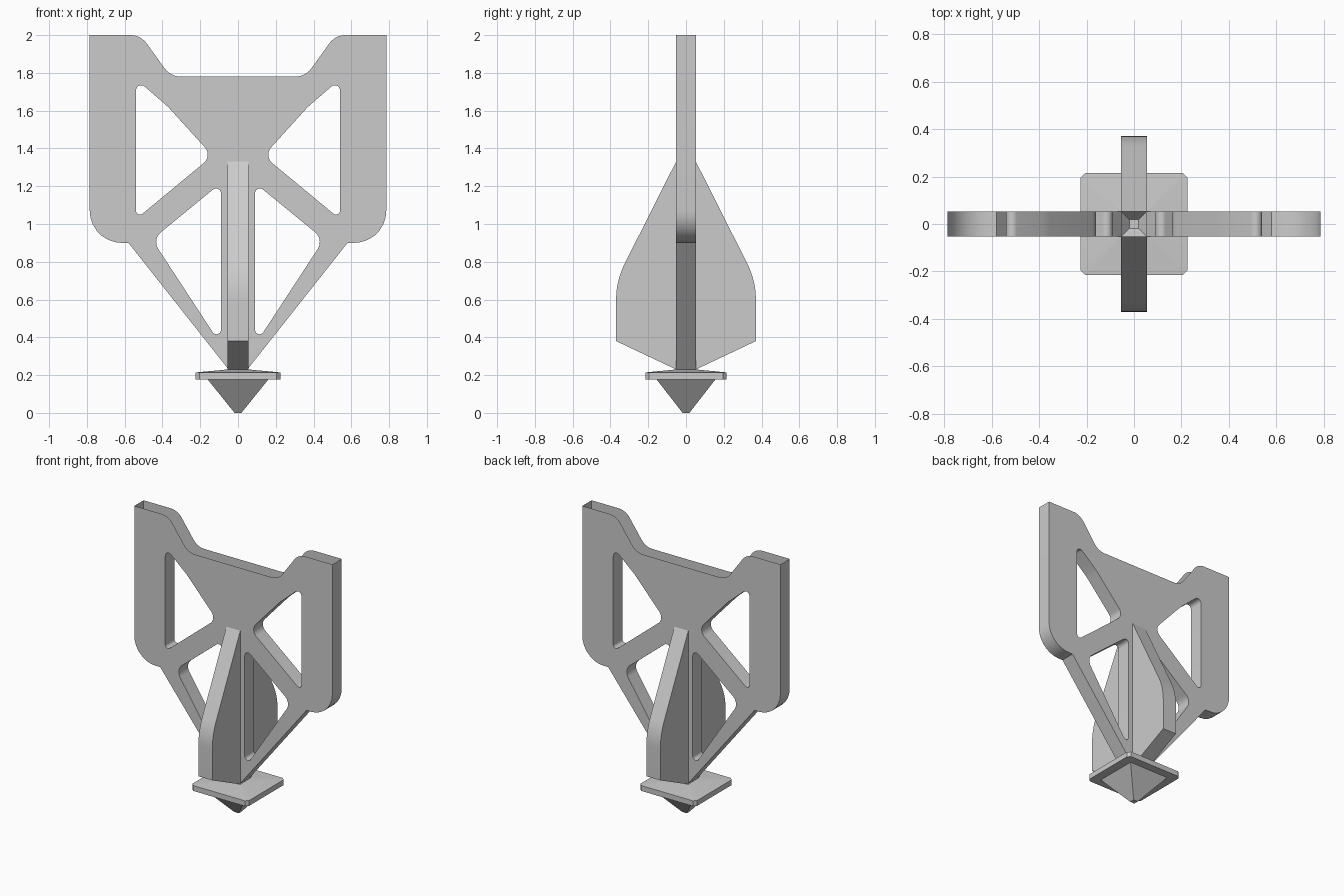
import bpy, bmesh, math
from mathutils import Vector

if "Cube" in bpy.data.objects:
    bpy.data.objects.remove(bpy.data.objects["Cube"])

grey = bpy.data.materials.new("plain grey")
grey.diffuse_color = (0.6, 0.6, 0.6, 1)
grey.use_nodes = True
grey.node_tree.nodes["Principled BSDF"].inputs["Base Color"].default_value = grey.diffuse_color


def finish(name, bm):
    bmesh.ops.recalc_face_normals(bm, faces=bm.faces[:])
    me = bpy.data.meshes.new(name)
    bm.to_mesh(me)
    bm.free()
    me.materials.append(grey)
    me.polygons.foreach_set("use_smooth", [True] * len(me.polygons))
    me.set_sharp_from_angle(angle=math.radians(25))
    ob = bpy.data.objects.new(name, me)
    bpy.context.collection.objects.link(ob)
    return ob


def rounded(corners, seg=7, closed=True):
    """Corners are (x, z, cut); each cut length becomes a circular arc."""
    out = []
    n = len(corners)
    for i, (x, z, d) in enumerate(corners):
        p = Vector((x, z))
        if d == 0:
            out.append(p)
            continue
        u = (Vector(corners[i - 1][:2]) - p).normalized()
        v = (Vector(corners[(i + 1) % n][:2]) - p).normalized()
        a, b = p + u * d, p + v * d
        w = math.sin(u.angle(v) / 2)
        for k in range(seg + 1):
            t = k / seg
            c0, c1, c2 = (1 - t) ** 2, 2 * t * (1 - t) * w, t * t
            out.append((a * c0 + p * c1 + b * c2) / (c0 + c1 + c2))
    return out


def mirror(pts):
    return [Vector((-p.x, p.y)) for p in reversed(pts)]


# Main frame: hollow plate, open along its top edge and at the foot
T = 0.0525
half = [(-0.05, 0.23, 0), (-0.58, 0.9, 0), (-0.785, 0.9, 0.17), (-0.785, 2.0, 0),
        (-0.515, 2.0, 0.055), (-0.357, 1.78, 0.055)]
outline = rounded(half + [(-x, z, d) for x, z, d in reversed(half)])
upper = rounded([(-0.54, 1.767, 0.06), (-0.37, 1.62, 0.02), (-0.135, 1.361, 0.06),
                 (-0.54, 1.026, 0.045)])
lower = rounded([(-0.09, 1.217, 0.055), (-0.455, 0.918, 0.06), (-0.09, 0.36, 0.08)])
loops = [outline, upper, mirror(upper), lower, mirror(lower)]

bm = bmesh.new()
sides = []
for y in (-T, T):
    rings, edges = [], []
    for pts in loops:
        vs = [bm.verts.new((p.x, y, p.y)) for p in pts]
        rings.append(vs)
        edges += [bm.edges.new((vs[i - 1], vs[i])) for i in range(len(vs))]
    bmesh.ops.triangle_fill(bm, use_beauty=True, edges=edges, normal=(0, -1, 0))
    sides.append(rings)
for front, back in zip(*sides):
    for i in range(len(front)):
        a, b = front[i - 1], front[i]
        is_open = front is sides[0][0] and (min(a.co.z, b.co.z) > 1.75 or max(a.co.z, b.co.z) < 0.25)
        if not is_open:
            bm.faces.new((a, b, back[i], back[i - 1]))
finish("frame_plate", bm)

# Front and back fins
W = 0.055
profile = rounded([(T, 0.23, 0), (0.37, 0.38, 0), (0.37, 0.70, 0.1), (T, 1.33, 0)])
for name, s in (("front_fin", -1), ("back_fin", 1)):
    bm = bmesh.new()
    l, r = [[bm.verts.new((x, s * p.x, p.y)) for p in profile] for x in (-W, W)]
    bm.faces.new(l)
    bm.faces.new(r)
    for i in range(1, len(l)):
        bm.faces.new((l[i - 1], l[i], r[i], r[i - 1]))
    finish(name, bm)


def ring(bm, hx, hy, z, c=0):
    pts = []
    for sx, sy in ((1, 1), (-1, 1), (-1, -1), (1, -1)):
        if c == 0:
            pts.append((sx * hx, sy * hy))
        else:
            pair = [(sx * hx, sy * (hy - c)), (sx * (hx - c), sy * hy)]
            pts += pair if sx * sy > 0 else pair[::-1]
    return [bm.verts.new((x, y, z)) for x, y in pts]


def bridge(bm, a, b):
    for i in range(len(a)):
        bm.faces.new((a[i - 1], a[i], b[i], b[i - 1]))


# Square collar with clipped corners and a hole in the middle
bm = bmesh.new()
rs = [ring(bm, 0.053, 0.053, 0.23, 0.002), ring(bm, 0.225, 0.215, 0.214, 0.02),
      ring(bm, 0.225, 0.215, 0.176, 0.02), ring(bm, 0.16, 0.155, 0.176, 0.002)]
for a, b in zip(rs, rs[1:]):
    bridge(bm, a, b)
finish("square_collar", bm)

# Pointed tip, hollow and open to the collar
bm = bmesh.new()
top, tip = ring(bm, 0.16, 0.155, 0.176), ring(bm, 0.018, 0.018, 0)
bridge(bm, top, tip)
bm.faces.new(tip)
finish("pointed_tip", bm)
